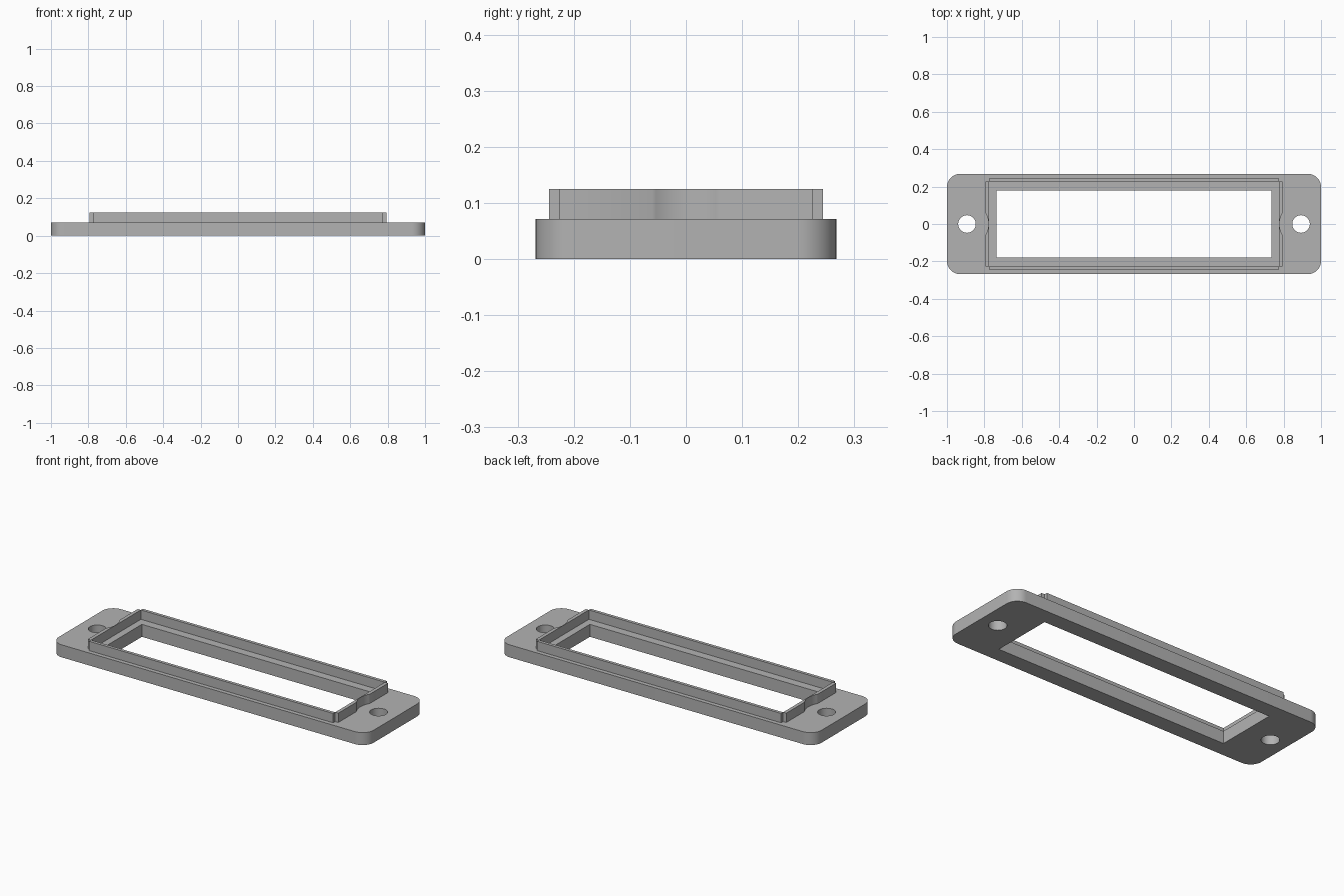
import bpy
import bmesh
from math import cos, sin, pi, asin

PLATE_H, RIM_H = 0.0715, 0.0535
HOLE_X, HOLE_R, RELIEF_R = 0.893, 0.047, 0.115
IN_X, IN_Y, OUT_X, OUT_Y = 0.775, 0.226, 0.795, 0.244

cube = bpy.data.objects.get("Cube")
if cube:
    bpy.data.objects.remove(cube, do_unlink=True)

grey = bpy.data.materials.new("light grey")
grey.use_nodes = True
grey.diffuse_color = (0.45, 0.45, 0.45, 1)
grey.node_tree.nodes["Principled BSDF"].inputs["Base Color"].default_value = grey.diffuse_color


def arc(cx, cy, r, start, end, steps):
    return [(cx + r * cos(start + (end - start) * i / steps),
             cy + r * sin(start + (end - start) * i / steps)) for i in range(steps + 1)]


def rect(x0, x1, y0, y1):
    return [(x0, y0), (x1, y0), (x1, y1), (x0, y1)]


def rounded_rect(x, y, r):
    corners = [(1, 1), (-1, 1), (-1, -1), (1, -1)]
    return [p for i, (sx, sy) in enumerate(corners)
            for p in arc(sx * (x - r), sy * (y - r), r, i * pi / 2, (i + 1) * pi / 2, 12)]


def extrude_outline(name, loops, z0, height):
    """Filled outline (first loop) with holes (other loops), raised to a solid."""
    curve = bpy.data.curves.new(name, "CURVE")
    curve.dimensions = "2D"
    curve.fill_mode = "BOTH"
    curve.extrude = height / 2
    for loop in loops:
        spline = curve.splines.new("POLY")
        spline.points.add(len(loop) - 1)
        for point, (x, y) in zip(spline.points, loop):
            point.co = (x, y, 0, 1)
        spline.use_cyclic_u = True
    obj = bpy.data.objects.new(name, curve)
    bpy.context.collection.objects.link(obj)
    bpy.ops.object.select_all(action="DESELECT")
    obj.select_set(True)
    bpy.context.view_layer.objects.active = obj
    bpy.ops.object.convert(target="MESH")
    obj = bpy.context.object
    # Weld the caps to the sides and rest the solid on z0
    bm = bmesh.new()
    bm.from_mesh(obj.data)
    bmesh.ops.remove_doubles(bm, verts=bm.verts, dist=0.0001)
    bmesh.ops.recalc_face_normals(bm, faces=bm.faces)
    bmesh.ops.translate(bm, verts=bm.verts, vec=(0, 0, z0 + height / 2))
    bm.to_mesh(obj.data)
    bm.free()
    obj.data.materials.clear()
    obj.data.materials.append(grey)
    bpy.ops.object.shade_smooth_by_angle()
    return obj


# Base plate with the window and two screw holes
holes = [arc(s * HOLE_X, 0, HOLE_R, 0, 2 * pi, 40)[:-1] for s in (-1, 1)]
extrude_outline("base_plate",
                [rounded_rect(1, 0.268, 0.07), rect(-0.735, 0.735, -0.178, 0.178)] + holes,
                0, PLATE_H)

# Long rim walls
for name, s in (("front_rim_wall", -1), ("back_rim_wall", 1)):
    y0, y1 = sorted((s * IN_Y, s * OUT_Y))
    extrude_outline(name, [rect(-IN_X, IN_X, y0, y1)], PLATE_H, RIM_H)

# Short rim walls, hollowed on the outside around each screw
half = asin((RELIEF_R ** 2 - (HOLE_X - OUT_X) ** 2) ** 0.5 / RELIEF_R)
relief = arc(HOLE_X, 0, RELIEF_R, pi + half, pi - half, 16)
end_wall = [(IN_X, -IN_Y), (OUT_X, -IN_Y)] + relief + [(OUT_X, IN_Y), (IN_X, IN_Y)]
for name, s in (("right_rim_wall", -1), ("left_rim_wall", 1)):
    extrude_outline(name, [[(s * x, y) for x, y in end_wall]], PLATE_H, RIM_H)
